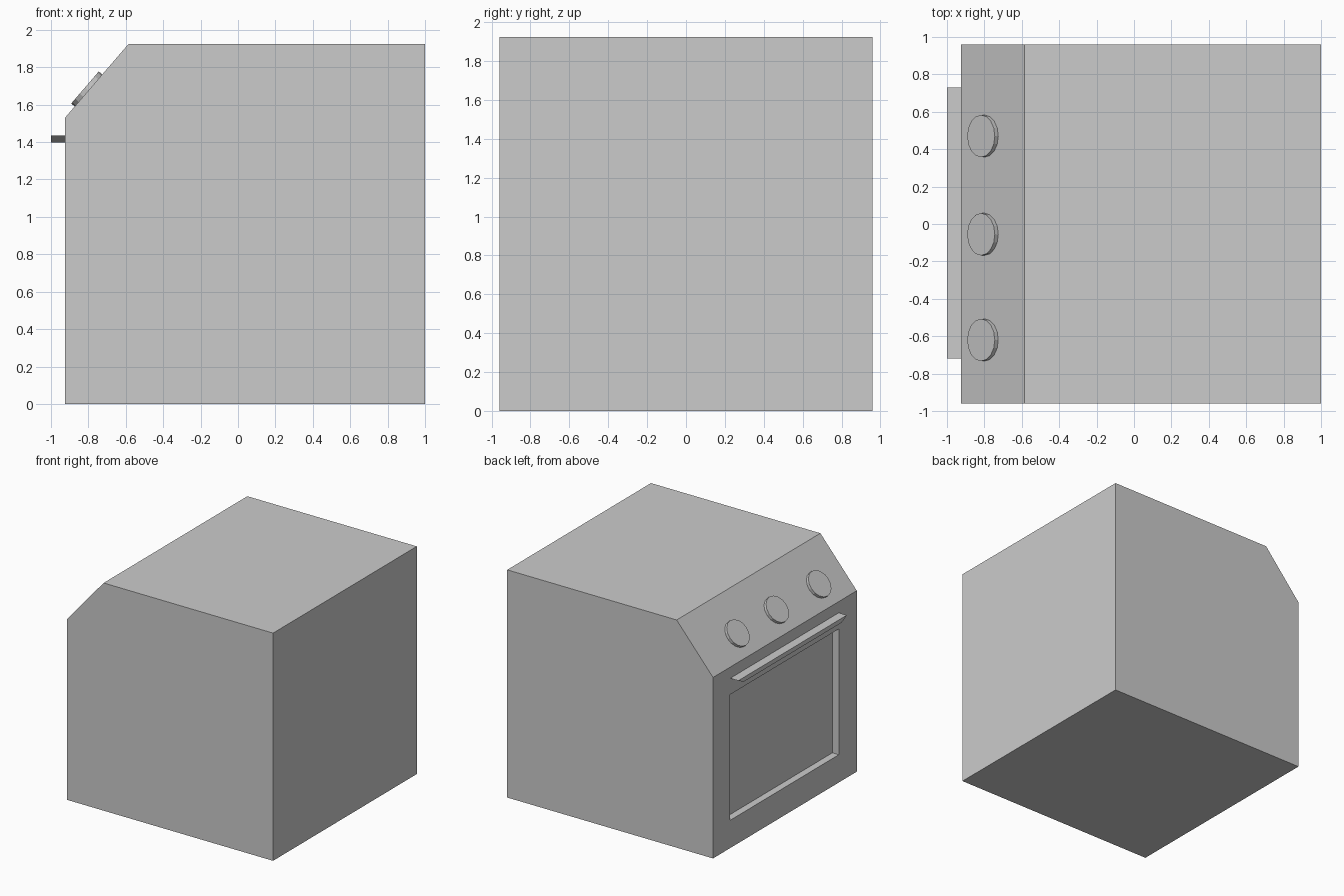
import bpy, bmesh, math
from mathutils import Vector

if "Cube" in bpy.data.objects:
    bpy.data.objects.remove(bpy.data.objects["Cube"])

FRONT, TOP, HALF = -0.925, 1.925, 0.96


def finish(bm, name):
    bmesh.ops.recalc_face_normals(bm, faces=bm.faces)
    mesh = bpy.data.meshes.new(name)
    bm.to_mesh(mesh)
    bm.free()
    obj = bpy.data.objects.new(name, mesh)
    bpy.context.collection.objects.link(obj)
    return obj


def extruded(profile, direction):
    bm = bmesh.new()
    face = bm.faces.new([bm.verts.new(p) for p in profile])
    ext = bmesh.ops.extrude_face_region(bm, geom=[face], use_keep_orig=True)
    moved = [v for v in ext["geom"] if isinstance(v, bmesh.types.BMVert)]
    bmesh.ops.translate(bm, verts=moved, vec=direction)
    bmesh.ops.recalc_face_normals(bm, faces=bm.faces)
    return bm


# Oven body with a sloped control panel
side = [(FRONT, 0), (1, 0), (1, TOP), (-0.585, TOP), (FRONT, 1.53)]
bm = extruded([(x, -HALF, z) for x, z in side], (0, 2 * HALF, 0))

# Recessed window in the door: inset the front face, fit it, push it in
door = next(f for f in bm.faces if f.normal.x < -0.99)
bmesh.ops.inset_region(bm, faces=[door], thickness=0.2)
mid = door.calc_center_median()
for v in door.verts:
    v.co.y = 0.73 if v.co.y > mid.y else -0.72
    v.co.z = 1.298 if v.co.z > mid.z else 0.235
pane = bmesh.ops.extrude_discrete_faces(bm, faces=[door])["faces"][0]
bmesh.ops.translate(bm, verts=pane.verts, vec=(0.06, 0, 0))
finish(bm, "oven_body")

# Door handle, ends undercut
bar = [(0.73, 1.435), (-0.72, 1.435), (-0.65, 1.398), (0.66, 1.398)]
finish(extruded([(-1, y, z) for y, z in bar], (1 + FRONT, 0, 0)), "door_handle")

# Control knobs standing on the sloped panel
normal = Vector((-0.395, 0, 0.34)).normalized()
for i, y in enumerate((0.47, -0.055, -0.62)):
    bm = bmesh.new()
    bmesh.ops.create_cone(bm, cap_ends=True, segments=16, radius1=0.113,
                          radius2=0.113, depth=0.03)
    obj = finish(bm, f"control_knob_{i + 1}")
    obj.rotation_euler = normal.to_track_quat('Z', 'Y').to_euler()
    obj.location = Vector((-0.818, y, 1.692)) - normal * 0.015
